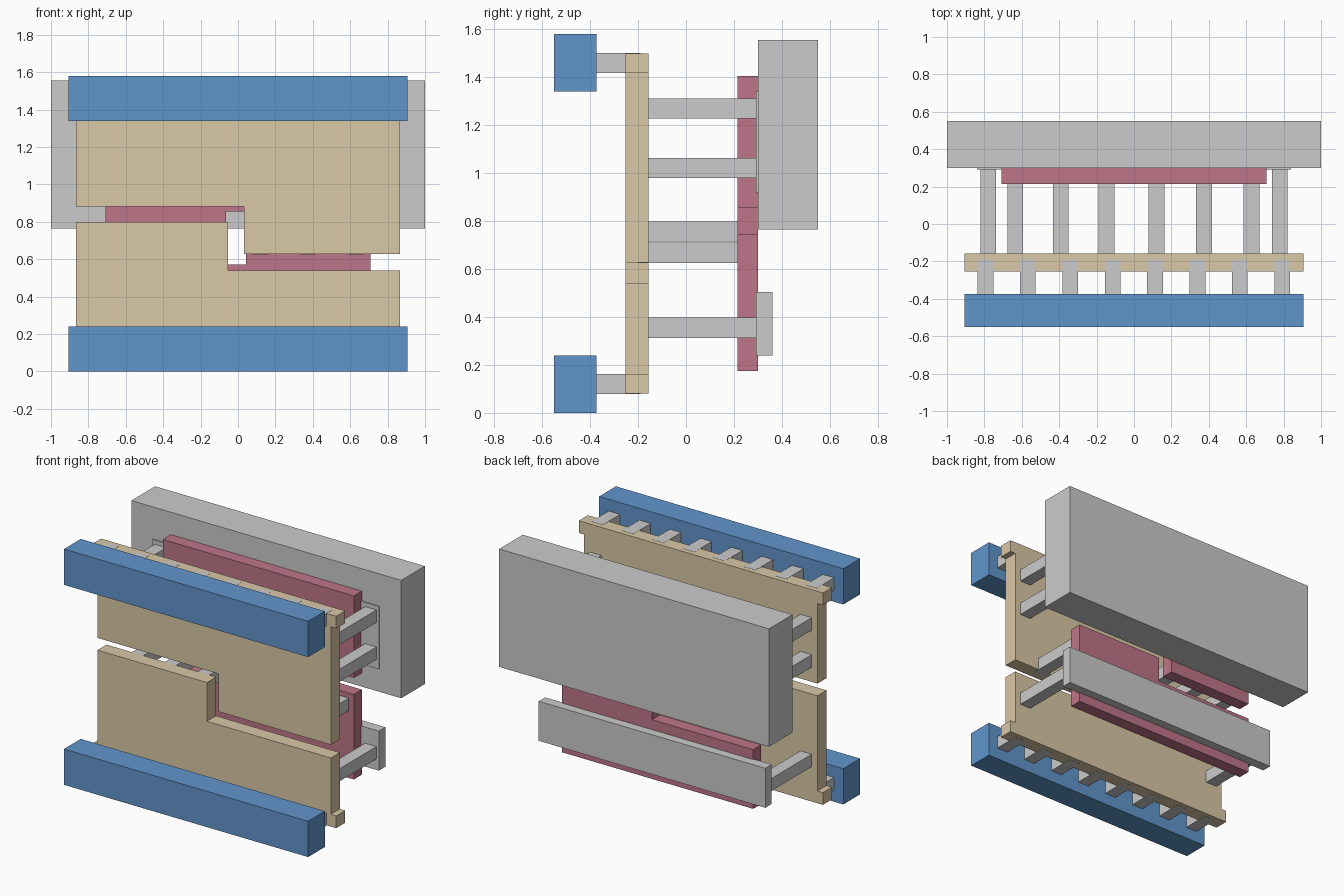
import bpy, bmesh

if "Cube" in bpy.data.objects:
    bpy.data.objects.remove(bpy.data.objects["Cube"])


def material(name, rgb):
    m = bpy.data.materials.new(name)
    m.diffuse_color = (*rgb, 1)
    m.use_nodes = True
    m.node_tree.nodes["Principled BSDF"].inputs["Base Color"].default_value = m.diffuse_color
    return m


BLUE = material("blue", (0.12, 0.30, 0.60))
TAN = material("tan", (0.70, 0.58, 0.38))
PINK = material("pink", (0.52, 0.18, 0.25))


def finish(name, bm, mat):
    bmesh.ops.recalc_face_normals(bm, faces=bm.faces)
    me = bpy.data.meshes.new(name)
    bm.to_mesh(me)
    bm.free()
    ob = bpy.data.objects.new(name, me)
    bpy.context.collection.objects.link(ob)
    if mat:
        me.materials.append(mat)
    return ob


def box(name, x, y, z, mat=None):
    """Box from (min, max) ranges."""
    bm = bmesh.new()
    bmesh.ops.create_cube(bm, size=1)
    for v in bm.verts:
        v.co = [sum(r) / 2 + c * (r[1] - r[0]) for c, r in zip(v.co, (x, y, z))]
    return finish(name, bm, mat)


def plate(name, outline, y, mat):
    """Front-view outline (x, z) extruded through the y range."""
    bm = bmesh.new()
    face = bm.faces.new([bm.verts.new((x, y[0], z)) for x, z in outline])
    ext = bmesh.ops.extrude_face_region(bm, geom=[face])["geom"]
    for v in ext:
        if isinstance(v, bmesh.types.BMVert):
            v.co.y = y[1]
    return finish(name, bm, mat)


def peg(name, x, z, y):
    h = 0.042
    box(name, (x - h, x + h), y, (z - h, z + h))


# Front rails
for name, z in (("lower_rail", (0, 0.24)), ("upper_rail", (1.34, 1.58))):
    box(name, (-0.905, 0.905), (-0.55, -0.373), z, BLUE)

# Interlocking front panels with edge tabs
W, T = 0.865, 0.905
plate("lower_front_panel",
      [(-T, 0.08), (T, 0.08), (T, 0.162), (W, 0.162), (W, 0.54), (-0.053, 0.54),
       (-0.053, 0.80), (-W, 0.80), (-W, 0.162), (-T, 0.162)], (-0.253, -0.157), TAN)
plate("upper_front_panel",
      [(-T, 1.50), (T, 1.50), (T, 1.418), (W, 1.418), (W, 0.628), (0.033, 0.628),
       (0.033, 0.882), (-W, 0.882), (-W, 1.418), (-T, 1.418)], (-0.253, -0.157), TAN)

# Interlocking rear panels, stepped the opposite way
P = 0.708
plate("lower_rear_panel",
      [(-P, 0.175), (P, 0.175), (P, 0.745), (0.042, 0.745), (0.042, 0.572), (-P, 0.572)],
      (0.215, 0.30), PINK)
plate("upper_rear_panel",
      [(-P, 1.405), (P, 1.405), (P, 0.855), (-0.063, 0.855), (-0.063, 0.68), (-P, 0.68)],
      (0.215, 0.30), PINK)

# Rear block with its raised pad, and the slim lower backing bar
box("rear_block", (-1, 1), (0.30, 0.55), (0.765, 1.555))
box("rear_pad", (-0.84, 0.84), (0.292, 0.302), (0.92, 1.34))
box("lower_backing_bar", (-0.84, 0.84), (0.292, 0.36), (0.24, 0.505))

# Pegs joining rails to front panels
for i in range(8):
    for row, z in (("lower", 0.121), ("upper", 1.459)):
        peg(f"{row}_rail_peg", -0.794 + i * 0.2266, z, (-0.374, -0.19))

# Pegs joining front and rear panels
for i in range(3):
    peg("left_link_peg", -0.635 + i * 0.244, 0.757, (-0.2, 0.299))
    peg("right_link_peg", 0.12 + i * 0.254, 0.668, (-0.2, 0.299))

# Long end pegs to the rear block and backing bar
for x in (-0.78, 0.78):
    for z in (0.355, 1.022, 1.27):
        peg("end_peg", x, z, (-0.2, 0.295))
